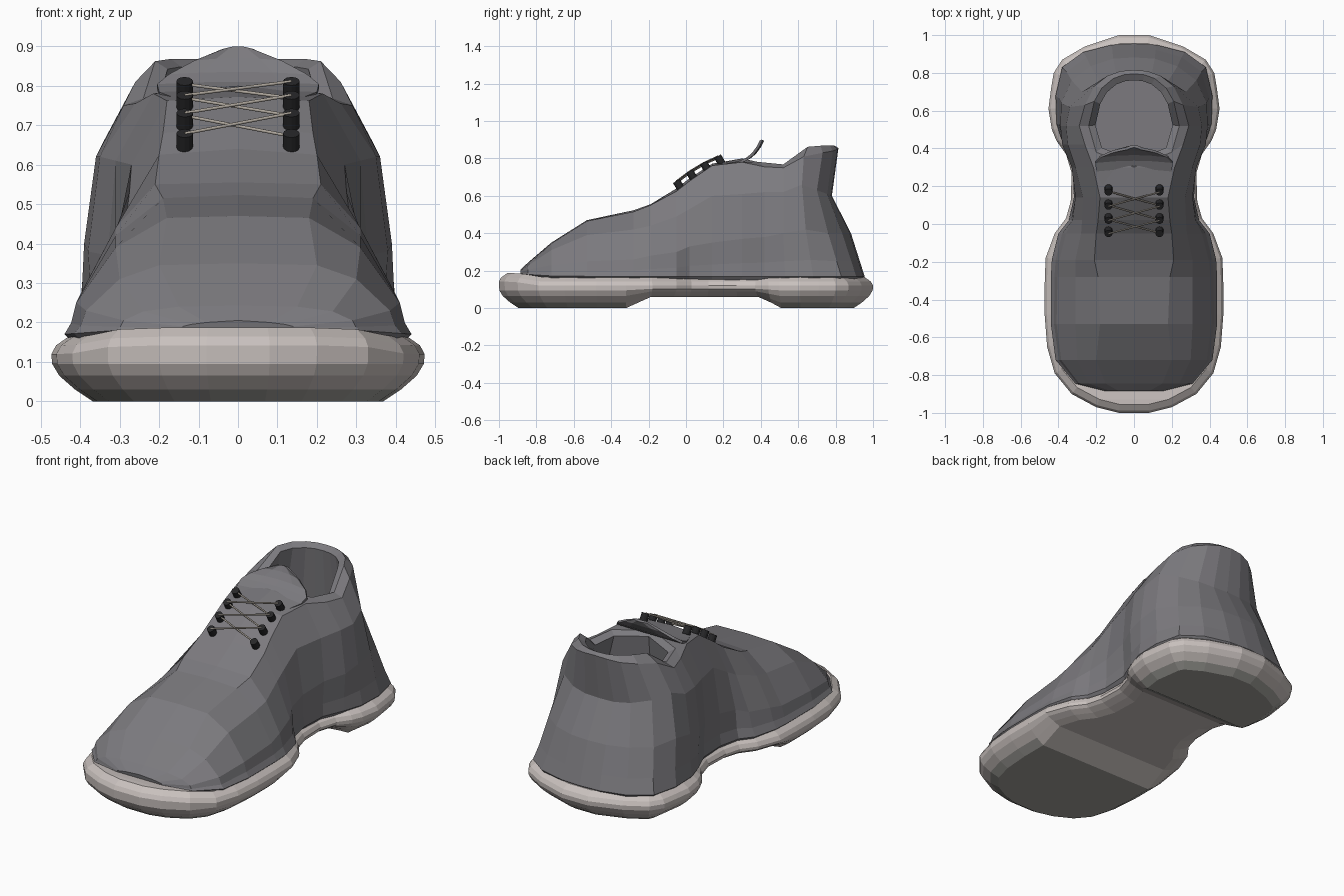
import bpy, bmesh, math
from mathutils import Vector

if "Cube" in bpy.data.objects:
    bpy.data.objects.remove(bpy.data.objects["Cube"])


def mat(name, rgb):
    m = bpy.data.materials.new(name)
    m.diffuse_color = (*rgb, 1)
    m.use_nodes = True
    m.node_tree.nodes["Principled BSDF"].inputs["Base Color"].default_value = m.diffuse_color
    return m


GREY = mat("upper grey", (0.20, 0.195, 0.21))
SOLE = mat("sole off white", (0.58, 0.53, 0.51))
TREAD = mat("tread grey", (0.36, 0.355, 0.33))
BLACK = mat("eyelet black", (0.02, 0.02, 0.022))
LACE = mat("lace beige", (0.42, 0.38, 0.33))


def make(name, verts, faces, mats):
    me = bpy.data.meshes.new(name)
    me.from_pydata([tuple(v) for v in verts], [], faces)
    bm = bmesh.new()
    bm.from_mesh(me)
    bmesh.ops.remove_doubles(bm, verts=bm.verts, dist=0.0005)
    bmesh.ops.recalc_face_normals(bm, faces=bm.faces)
    bm.to_mesh(me)
    bm.free()
    ob = bpy.data.objects.new(name, me)
    bpy.context.collection.objects.link(ob)
    for m in mats:
        me.materials.append(m)
    return ob


def mirror(ob):
    md = ob.modifiers.new("mirror", 'MIRROR')
    md.use_clip = True
    return ob


def grid_faces(cols, rows):
    return [(c * rows + r, (c + 1) * rows + r, (c + 1) * rows + r + 1, c * rows + r + 1)
            for c in range(cols - 1) for r in range(rows - 1)]


# --- sole: half outline swept through a rounded side profile
outline = [(.08, -1), (.2, -.97), (.33, -.9), (.42, -.79), (.46, -.65), (.473, -.48), (.473, -.32),
           (.468, -.18), (.42, -.05), (.36, .03), (.335, .12), (.33, .27), (.36, .37), (.41, .44),
           (.435, .5), (.453, .61), (.44, .71), (.425, .8), (.38, .87), (.26, .94), (.08, 1)]
profile = [(.105, 0), (.06, .03), (.02, .065), (.002, .095), (0, .12), (.012, .142), (.045, .165)]


def arch(y):
    if y < -.18:
        return .06 * max(0, (y + .32) / .14)
    if y > .37:
        return .06 * max(0, (.5 - y) / .13)
    return .06


verts = []
n, rows = len(outline), len(profile)
for i, (x, y) in enumerate(outline):
    a = Vector(outline[i - 1]) if i else Vector((-.08, -1))
    b = Vector(outline[i + 1]) if i < n - 1 else Vector((-.08, 1))
    t = (b - a).normalized()
    nx, ny = t.y, -t.x
    for inset, z in profile:
        zz = z + arch(y) * max(0, 1 - z / .11)
        if z > .11 and y < -.78:
            zz += .022 * min(1, (-.78 - y) / .15)
        # keep crosswise break lines of the arch straight
        k = .35 if -.45 < y < .6 else 1
        verts.append((max(.03, x - nx * inset), y - ny * inset * k, zz))
half = len(verts)
verts += [(-x, y, z) for x, y, z in verts]
faces = grid_faces(n, rows)
faces += [tuple(v + half for v in f) for f in faces]
for c in range(n - 1):                      # bottom and top strips
    for r in (0, rows - 1):
        p, q = c * rows + r, (c + 1) * rows + r
        faces.append((p, q, q + half, p + half))
for c in (0, n - 1):                        # toe and heel ends
    for r in range(rows - 1):
        p = c * rows + r
        faces.append((p, p + 1, p + 1 + half, p + half))
sole = make("sole", verts, faces, [SOLE, TREAD])
for p in sole.data.polygons:
    if p.center.z < .02 and p.normal.z < -.6:
        p.material_index = 1

# --- upper: front cross-sections (y, then x/z pairs from base to ridge)
front = [
    (-.885, .15, .185, .14, .19, .12, .195, .08, .2, .205),
    (-.845, .31, .18, .29, .205, .24, .228, .15, .24, .243),
    (-.72, .415, .172, .385, .23, .30, .31, .2, .345, .35),
    (-.53, .44, .17, .41, .25, .31, .39, .18, .465, .47),
    (-.28, .44, .17, .405, .26, .31, .42, .19, .515, .523),
    (-.19, .435, .17, .395, .28, .31, .44, .21, .55, .555),
    (-.05, .40, .17, .36, .3, .28, .49, .20, .625, .64),
    (.02, .345, .17, .325, .33, .275, .53, .19, .68, .695),
    (.14, .318, .17, .31, .35, .27, .6, .18, .762, .772),
    (.3, .325, .17, .33, .37, .31, .61, .215, .78, .8)]
cols = []
for s in front:
    y = s[0]
    cols.append([(s[1], y, s[2]), (s[3], y, s[4]), (s[5], y, s[6]), (s[7], y, s[8]), (0, y, s[9])])
# heel columns fan round the back and end on the collar rim
cols += [
    [(.375, .42, .17), (.38, .42, .38), (.35, .42, .62), (.26, .42, .755), (.2, .38, .782)],
    [(.41, .53, .17), (.39, .52, .4), (.36, .52, .62), (.29, .52, .75), (.24, .52, .768)],
    [(.415, .68, .17), (.385, .64, .42), (.34, .62, .66), (.26, .63, .81), (.21, .65, .862)],
    [(.38, .83, .17), (.33, .76, .4), (.275, .70, .63), (.21, .73, .83), (.17, .72, .868)],
    [(.27, .91, .17), (.23, .835, .4), (.18, .755, .61), (.14, .785, .84), (.11, .77, .868)],
    [(.12, .948, .17), (.11, .875, .4), (.09, .775, .6), (.07, .81, .85), (.055, .79, .868)],
    [(0, .955, .17), (0, .882, .4), (0, .78, .6), (0, .815, .855), (0, .795, .868)]]
verts = []
for c in cols:
    x, y, z = c[0]
    m = Vector(c[0]).lerp(Vector(c[1]), .35)
    tuck = (x * .94, y * .985, z - .025)
    verts += [tuck, c[0], (m.x * .985, m.y, m.z)] + c[1:]
faces = grid_faces(len(cols), 7)
verts.append((0, -.885, .16))
faces.append(tuple(range(7)) + (len(verts) - 1,))
mirror(make("upper", verts, faces, [GREY]))

# --- lining inside the collar, with an insole floor
rim = [(0, .3, .8)] + [c[4] for c in cols[10:]]
verts = []
for x, y, z in rim:
    verts += [(x, y, z), (x * .85, .55 + (y - .55) * .86, z - .02),
              (x * 1.15, .55 + (y - .55) * .95, .55), (x * 1.15, .57 + (y - .55), .25), (0, .57, .25)]
mirror(make("collar_lining", verts, grid_faces(len(rim), 5), [GREY]))

# --- tongue: curved flap rising out of the throat
rows_t = [(.2, .775, .16), (.29, .79, .2), (.335, .81, .205), (.365, .835, .175),
          (.39, .87, .11), (.405, .9, .035)]
verts = []
for y, z, w in rows_t:
    verts += [(w * k, y - .012 * k * k, z - .006 * k * k) for k in (-1, -.5, 0, .5, 1)]
tongue = make("tongue", verts, grid_faces(len(rows_t), 5), [GREY])
sd = tongue.modifiers.new("thickness", 'SOLIDIFY')
sd.thickness = .014

# --- eyelets: four pairs on the sloping throat
eyelets = [(-.04, .66), (.03, .712), (.105, .757), (.18, .792)]
for i, (y, z) in enumerate(eyelets):
    for side in (-1, 1):
        bpy.ops.mesh.primitive_cylinder_add(vertices=12, radius=.021, depth=.045,
                                            location=(side * .135, y, z),
                                            rotation=(math.radians(31), 0, 0))
        e = bpy.context.object
        e.name = f"eyelet_{i + 1}_{'left' if side < 0 else 'right'}"
        e.data.materials.append(BLACK)

# --- laces: a cross between each neighbouring pair
cu = bpy.data.curves.new("laces", 'CURVE')
cu.dimensions = '3D'
cu.bevel_depth = .0045
cu.bevel_resolution = 1
cu.use_fill_caps = True
for (y0, z0), (y1, z1) in zip(eyelets, eyelets[1:]):
    for side in (-1, 1):
        sp = cu.splines.new('POLY')
        sp.points.add(1)
        lift = .018 + .004 * side
        sp.points[0].co = (-.135 * side, y0 - lift * .5, z0 + lift * .85, 1)
        sp.points[1].co = (.135 * side, y1 - lift * .5, z1 + lift * .85, 1)
cu.materials.append(LACE)
bpy.context.collection.objects.link(bpy.data.objects.new("laces", cu))
